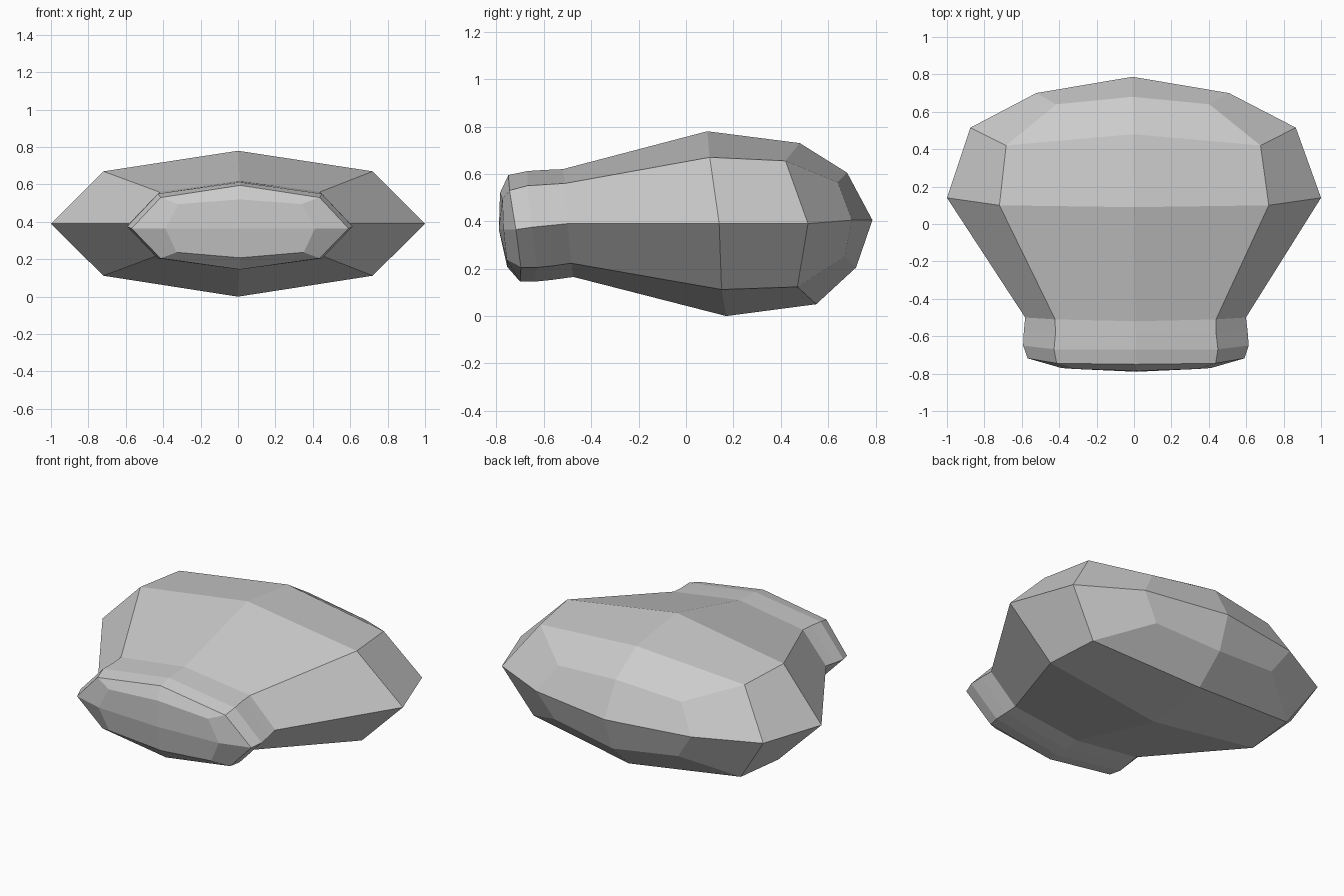
import bpy, bmesh

# Each ring, front to back: (y, z) of top, shoulder, side, lower, bottom; then x of shoulder, side, lower
rings = [
    # rounded front cap and short neck
    ((-.785, .52), (-.775, .495), (-.77, .365), (-.757, .237), (-.755, .208), .33, .40, .34),
    ((-.75, .595), (-.745, .53), (-.718, .365), (-.697, .205), (-.70, .145), .425, .58, .425),
    ((-.67, .612), (-.67, .55), (-.65, .375), (-.63, .205), (-.64, .145), .438, .603, .44),
    ((-.59, .617), (-.59, .555), (-.57, .383), (-.56, .212), (-.57, .152), .43, .598, .435),
    ((-.52, .62), (-.51, .56), (-.50, .39), (-.485, .223), (-.475, .165), .43, .59, .43),
    # widest part of the body
    ((.09, .78), (.10, .67), (.14, .39), (.15, .112), (.17, 0), .72, 1.0, .72),
    # rounded back
    ((.48, .73), (.42, .655), (.515, .39), (.47, .123), (.55, .05), .68, .87, .69),
    ((.68, .605), (.64, .565), (.70, .405), (.67, .25), (.718, .205), .41, .515, .41),
]

bm = bmesh.new()


def vert(x, y, z):
    # the body is turned very slightly about the vertical axis
    return bm.verts.new((x - 0.013 * (y - 0.14), y, z))


def make_ring(r):
    top, sh, side, low, bot, xs, xm, xl = r
    half = [(xs, sh), (xm, side), (xl, low)]
    pts = [(0, top)] + half + [(0, bot)] + [(-x, p) for x, p in reversed(half)]
    return [vert(x, *p) for x, p in pts]


loops = [make_ring(r) for r in rings]

# Skin between neighbouring rings
for a, b in zip(loops, loops[1:]):
    for i in range(8):
        j = (i + 1) % 8
        bm.faces.new((a[i], a[j], b[j], b[i]))

# End caps: quads around a centre point
for ring, y, z in ((loops[0], -.79, .365), (loops[-1], .787, .405)):
    c = vert(0, y, z)
    for i in (0, 2, 4, 6):
        bm.faces.new((c, ring[i], ring[i + 1], ring[(i + 2) % 8]))

bmesh.ops.recalc_face_normals(bm, faces=bm.faces)
mesh = bpy.data.meshes.new("faceted_body")
bm.to_mesh(mesh)
bm.free()
body = bpy.data.objects.new("faceted_body", mesh)
bpy.context.collection.objects.link(body)
